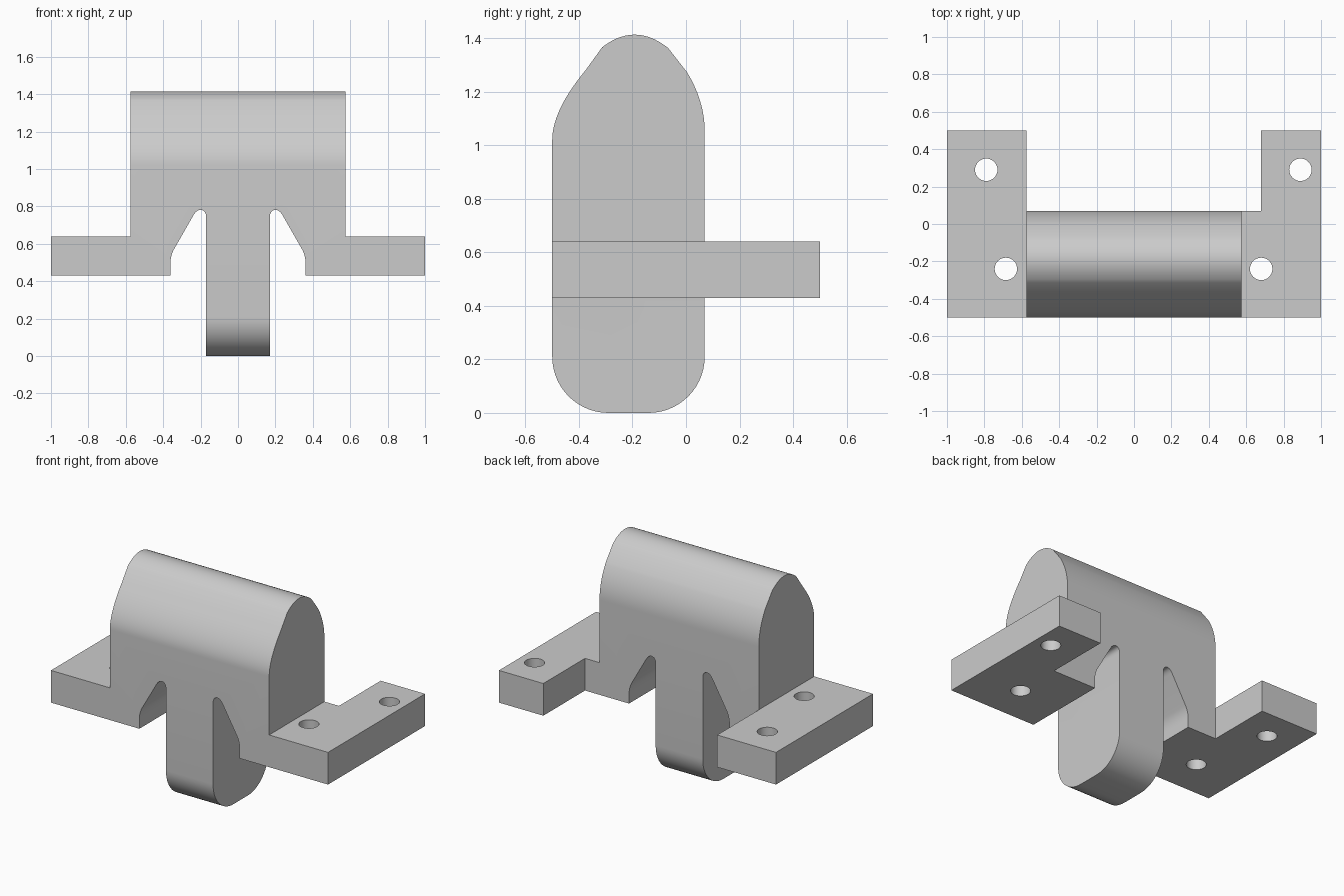
import bpy
import bmesh
import math
from mathutils import Vector

default = bpy.data.objects.get("Cube")
if default:
    bpy.data.objects.remove(default, do_unlink=True)

grey = bpy.data.materials.new("plain_grey")
grey.use_nodes = True
colour = (0.6, 0.6, 0.6, 1)
grey.diffuse_color = colour
grey.node_tree.nodes["Principled BSDF"].inputs["Base Color"].default_value = colour

FRONT, BACK = -0.5, 0.5      # overall depth
BODY_BACK = 0.07             # rear face of the central body
HALF = 0.575                 # half width of the central body
LOW, HIGH = 0.43, 0.64       # underside and top of the mounting plates


def curve(a, control, b, steps=14):
    """Points of a quadratic curve from a to b."""
    a, c, b = Vector(a), Vector(control), Vector(b)
    ts = [i / steps for i in range(steps + 1)]
    return [tuple(a * (1 - t) ** 2 + c * 2 * t * (1 - t) + b * t * t) for t in ts]


def arc(cx, cy, r, start, end, steps=14):
    angles = [math.radians(start + (end - start) * i / steps) for i in range(steps + 1)]
    return [(cx + r * math.cos(a), cy + r * math.sin(a)) for a in angles]


def prism(name, outline, axis, start, end):
    """Extrude a 2D outline along x, y or z."""
    place = {"x": lambda p: (start, p[0], p[1]),
             "y": lambda p: (p[0], start, p[1]),
             "z": lambda p: (p[0], p[1], start)}[axis]
    move = Vector([(end - start) * (axis == k) for k in "xyz"])
    bm = bmesh.new()
    face = bm.faces.new([bm.verts.new(place(p)) for p in outline])
    made = bmesh.ops.extrude_face_region(bm, geom=[face])["geom"]
    bmesh.ops.translate(bm, vec=move, verts=[v for v in made if isinstance(v, bmesh.types.BMVert)])
    bmesh.ops.remove_doubles(bm, verts=bm.verts, dist=0.0001)
    bmesh.ops.recalc_face_normals(bm, faces=bm.faces)
    mesh = bpy.data.meshes.new(name)
    bm.to_mesh(mesh)
    bm.free()
    mesh.materials.append(grey)
    obj = bpy.data.objects.new(name, mesh)
    bpy.context.collection.objects.link(obj)
    return obj


def combine(target, other, operation):
    """Apply a boolean and discard the second solid."""
    mod = target.modifiers.new(operation.lower(), "BOOLEAN")
    mod.operation, mod.solver, mod.object = operation, "EXACT", other
    bpy.context.view_layer.objects.active = target
    bpy.ops.object.modifier_apply(modifier=mod.name)
    bpy.data.objects.remove(other, do_unlink=True)


# Front outline: broad block, tapered slots with rounded tops, central tongue
half_outline = [(0.17, 0), (0.17, 0.74)]
half_outline += curve((0.17, 0.74), (0.17, 0.78), (0.2, 0.782), 6)[1:]
half_outline += curve((0.2, 0.782), (0.22, 0.782), (0.237, 0.755), 6)[1:]
half_outline += curve((0.337, 0.58), (0.362, 0.54), (0.362, 0.49), 8)
half_outline += [(0.362, LOW), (HALF, LOW), (HALF, 1.5)]
front_outline = half_outline + [(-x, z) for x, z in reversed(half_outline)]

# Side outline: rounded foot and pointed arch
side_outline = arc(-0.29, 0.21, 0.21, 180, 270) + arc(-0.14, 0.21, 0.21, 270, 360)
side_outline += curve((BODY_BACK, 1.05), (BODY_BACK, 1.165), (0.004, 1.273))
side_outline += curve((-0.067, 1.364), (-0.19, 1.462), (-0.313, 1.367))
side_outline += curve((-0.376, 1.28), (FRONT, 1.13), (FRONT, 1.02))

bracket = prism("bracket", side_outline, "x", -HALF - 0.1, HALF + 0.1)
combine(bracket, prism("front_shape", front_outline, "y", -0.7, 0.7), "INTERSECT")

# Mounting plates: plain on the right, notched on the left
right_plan = [(-1, FRONT), (-HALF, FRONT), (-HALF, BACK), (-1, BACK)]
left_plan = [(HALF, FRONT), (1, FRONT), (1, BACK), (0.68, BACK),
             (0.68, BODY_BACK), (HALF, BODY_BACK)]
for name, plan in (("right_plate", right_plan), ("left_plate", left_plan)):
    combine(bracket, prism(name, plan, "z", LOW, HIGH), "UNION")

# Bolt holes
for x, y in ((-0.79, 0.29), (-0.685, -0.24), (0.89, 0.29), (0.68, -0.24)):
    hole = prism("bolt_hole", arc(x, y, 0.06, 0, 348.75, 31), "z", LOW - 0.1, HIGH + 0.1)
    combine(bracket, hole, "DIFFERENCE")

bpy.ops.object.select_all(action="DESELECT")
bracket.select_set(True)
bpy.context.view_layer.objects.active = bracket
bpy.ops.object.shade_smooth_by_angle(angle=math.radians(30))
